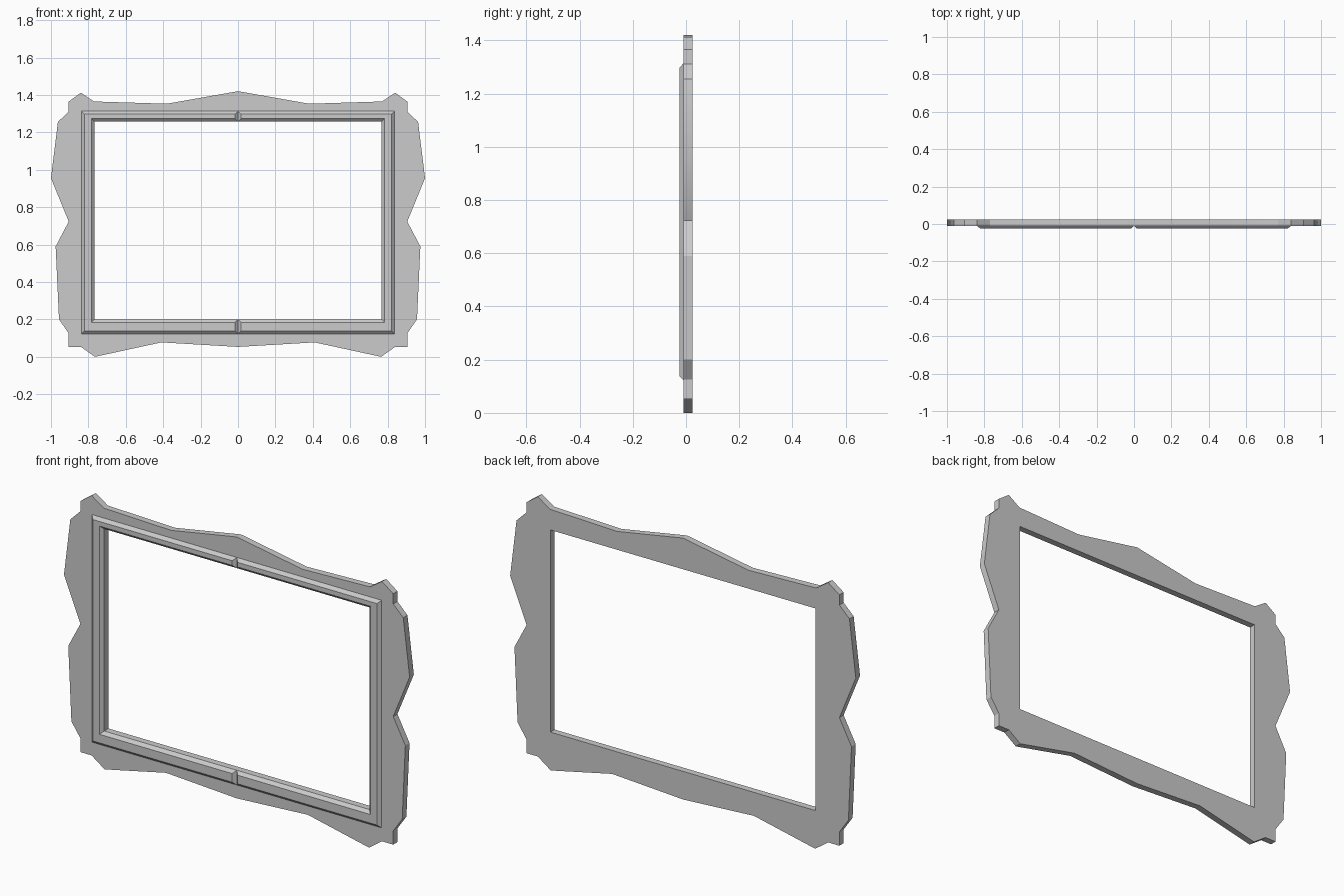
import bpy, bmesh
from math import radians

if "Cube" in bpy.data.objects:
    bpy.data.objects.remove(bpy.data.objects["Cube"])

BACK, FACE, FRONT = 0.025, -0.01, -0.025      # depth levels along y
HOLE_X, HOLE_LOW, HOLE_TOP = 0.767, 0.20, 1.257
BEVEL = 0.016


def add_object(name, bm):
    mesh = bpy.data.meshes.new(name)
    bm.to_mesh(mesh)
    bm.free()
    obj = bpy.data.objects.new(name, mesh)
    bpy.context.collection.objects.link(obj)
    bpy.ops.object.select_all(action='DESELECT')
    obj.select_set(True)
    bpy.context.view_layer.objects.active = obj
    return obj


def add_loop(bm, points, y):
    verts = [bm.verts.new((x, y, z)) for x, z in points]
    return [bm.edges.new((v, verts[i - 1])) for i, v in enumerate(verts)]


# Wavy backing plate: right half of the outline, mirrored to the left
right = [(0, 1.42), (0.38, 1.353), (0.77, 1.365), (0.84, 1.412), (0.905, 1.365),
         (0.905, 1.312), (0.963, 1.255), (1.0, 0.955), (0.905, 0.723),
         (0.975, 0.59), (0.957, 0.20), (0.905, 0.125), (0.905, 0.053),
         (0.84, 0.053), (0.765, 0.0), (0.41, 0.077), (0, 0.053)]
outline = right + [(-x, z) for x, z in right[-2:0:-1]]
hole = [(-HOLE_X, HOLE_LOW), (HOLE_X, HOLE_LOW), (HOLE_X, HOLE_TOP), (-HOLE_X, HOLE_TOP)]

bm = bmesh.new()
mid = (BACK + FACE) / 2
edges = add_loop(bm, outline, mid) + add_loop(bm, hole, mid)
bmesh.ops.triangle_fill(bm, use_beauty=True, edges=edges, normal=(0, -1, 0))
bmesh.ops.recalc_face_normals(bm, faces=bm.faces[:])
plate = add_object("backing_plate", bm)
solid = plate.modifiers.new("Thickness", 'SOLIDIFY')
solid.thickness = BACK - FACE
solid.offset = 0
bpy.ops.object.modifier_apply(modifier=solid.name)
bpy.ops.object.shade_smooth_by_angle(angle=radians(30))

# Raised moulding: bevelled C-shaped half, its ends sloped into a V notch at x = 0
# each profile line: inner end x, side x, lower z, upper z, depth
lines = [(0, 0.838, 0.123, 1.313, FACE),
         (BEVEL, 0.838 - BEVEL, 0.123 + BEVEL, 1.313 - BEVEL, FRONT),
         (BEVEL, HOLE_X + BEVEL, HOLE_LOW - BEVEL, HOLE_TOP + BEVEL, FRONT),
         (0, HOLE_X, HOLE_LOW, HOLE_TOP, FACE)]
bm = bmesh.new()
rows = [[bm.verts.new((x, y, z)) for x, z in ((e, hi), (s, hi), (s, lo), (e, lo))]
        for e, s, lo, hi, y in lines]
for i in range(4):
    a, b = rows[i], rows[(i + 1) % 4]
    for j in range(3):
        bm.faces.new((a[j], a[j + 1], b[j + 1], b[j]))
for end in (0, 3):
    bm.faces.new([row[end] for row in rows])
bmesh.ops.recalc_face_normals(bm, faces=bm.faces[:])
moulding = add_object("inner_moulding", bm)
mirror = moulding.modifiers.new("Mirror", 'MIRROR')
mirror.use_axis[0] = True
